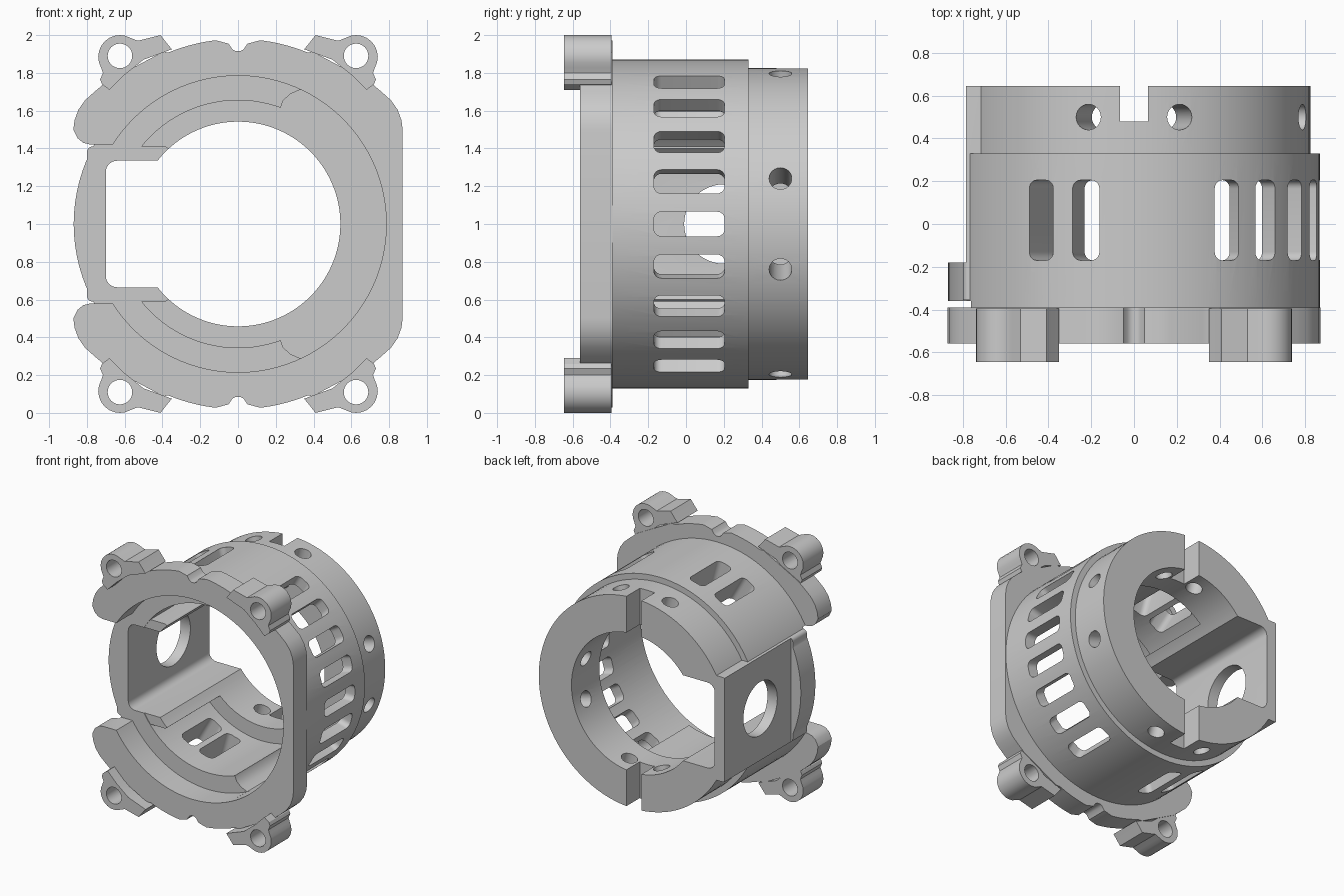
import bpy, bmesh
from math import sin, cos, pi, radians
from mathutils import Matrix

if "Cube" in bpy.data.objects:
    bpy.data.objects.remove(bpy.data.objects["Cube"])

# frames map local (u, v, w) to the world; w is the extrusion direction
AXIAL = Matrix(((1, 0, 0, 0), (0, 0, 1, 0), (0, 1, 0, 1), (0, 0, 0, 1)))


def radial(deg):
    c, s = cos(radians(deg)), sin(radians(deg))
    return Matrix(((-s, 0, c, 0), (0, 1, 0, 0), (c, 0, s, 1), (0, 0, 0, 1)))


def arc(r, a0, a1, step, u=0, v=0):
    return [(u + r * cos(radians(a)), v + r * sin(radians(a))) for a in range(a0, a1, step)]


def circle(r, u=0, v=0, n=96):
    return [(u + r * cos(2 * pi * i / n), v + r * sin(2 * pi * i / n)) for i in range(n)]


def rounded_rect(u0, u1, v0, v1, r, n=6):
    pts = []
    for k, (cu, cv) in enumerate([(u1 - r, v1 - r), (u0 + r, v1 - r), (u0 + r, v0 + r), (u1 - r, v0 + r)]):
        for i in range(n + 1):
            a = (k + i / n) * pi / 2
            pts.append((cu + r * cos(a), cv + r * sin(a)))
    return pts


def rect(u0, u1, v0, v1):
    return [(u0, v0), (u1, v0), (u1, v1), (u0, v1)]


def prisms(name, *parts):
    """One mesh of separate prisms, each part = (outline, w0, w1, frame)."""
    bm = bmesh.new()
    for pts, w0, w1, m in parts:
        lo = [bm.verts.new(m @ Matrix.Translation((u, v, w0)).translation) for u, v in pts]
        hi = [bm.verts.new(m @ Matrix.Translation((u, v, w1)).translation) for u, v in pts]
        bm.faces.new(lo)
        bm.faces.new(hi)
        for i in range(len(pts)):
            j = (i + 1) % len(pts)
            bm.faces.new((lo[i], lo[j], hi[j], hi[i]))
    bmesh.ops.recalc_face_normals(bm, faces=bm.faces)
    me = bpy.data.meshes.new(name)
    bm.to_mesh(me)
    bm.free()
    ob = bpy.data.objects.new(name, me)
    bpy.context.collection.objects.link(ob)
    return ob


def combine(op, *parts):
    tool = prisms("cutter", *parts)
    tool.hide_render = True
    mod = housing.modifiers.new("bool", 'BOOLEAN')
    mod.operation, mod.solver, mod.object = op, 'EXACT', tool
    bpy.context.view_layer.objects.active = housing
    bpy.ops.object.modifier_apply(modifier=mod.name)
    bpy.data.objects.remove(tool)


def add(*parts):
    combine('UNION', *parts)


def cut(*parts):
    combine('DIFFERENCE', *parts)


# barrel and slimmer rear ring
housing = prisms("housing", (circle(0.87), -0.42, 0.33, AXIAL))
add((circle(0.825), 0.28, 0.645, AXIAL))

# front flange outline: one quarter mirrored to all four, dipping to a notch at x = 0
quarter = [(0.872, 0.5), (0.865, 0.55), (0.845, 0.605), (0.81, 0.655), (0.76, 0.70), (0.70, 0.75), (0.40, 0.91)]
quarter += arc(0.98, 68, 86, 3) + [(0.05, 0.955), (0.03, 0.925), (0.012, 0.915)]
upper = quarter + [(-x, z) for x, z in reversed(quarter)]
add((upper + [(-x, -z) for x, z in upper], -0.56, -0.39, AXIAL))

# screw lugs at the four corners
web = [(0.35, 0.925), (0.375, 0.955), (0.41, 1.0), (0.53, 0.97)]
web += arc(0.115, 120, -31, -15, 0.625, 0.885)
web += [(0.715, 0.80), (0.73, 0.765), (0.72, 0.74), (0.68, 0.71), (0.60, 0.79), (0.50, 0.87)]
corners = [(sx, sz) for sx in (1, -1) for sz in (1, -1)]
add(*[([(sx * x, sz * z) for x, z in web], -0.645, -0.395, AXIAL) for sx, sz in corners])

# stepped bore: wide at the front and right, thicker sleeve on the left
cut((circle(0.785), -0.8, -0.36, AXIAL))
cut((circle(0.655), -0.8, 0.30, AXIAL))
cut(([(0, 0), (0.24, -0.655), (0.28, -0.69)] + arc(0.785, -65, 66, 2) + [(0.28, 0.69), (0.24, 0.655)], -0.8, 0.30, AXIAL))

# opening in the left of the flange with rounded arm ends
arm = [(-1.0, 0.5), (-0.872, 0.5), (-0.85, 0.455), (-0.82, 0.43), (-0.78, 0.42), (-0.55, 0.42)]
cut((arm + [(x, -z) for x, z in reversed(arm)], -0.8, -0.36, AXIAL))

# side channel block, then its passage and the central opening
add((rounded_rect(-0.80, -0.36, -0.41, 0.41, 0.03), -0.355, 0.645, AXIAL))
cut((circle(0.542), -0.8, 0.8, AXIAL))
cut((rounded_rect(-0.70, 0.0, -0.335, 0.335, 0.06), -0.8, 0.8, AXIAL))

# flat left side with round port
cut((rect(-1.1, -0.785, -0.6, 0.6), -0.18, 0.8, AXIAL))
cut((circle(0.21, 0, 0.2, 48), 0.6, 1.0, radial(180)))

# cooling slots round the barrel
slots = list(range(-60, 61, 15)) + [105, 120, 240, 255]
cut(*[(rounded_rect(-0.065, 0.065, -0.17, 0.205, 0.04), 0.6, 1.0, radial(a)) for a in slots])

# radial screw holes and top/bottom notches in the rear ring
cut(*[(circle(0.06, 0, 0.5, 24), 0.45, 1.0, radial(a)) for a in (17, -17, 75, -75, 105, -105)])
cut((rect(-0.065, 0.065, -1.1, 1.1), 0.48, 0.8, AXIAL))

# lug screw holes
cut(*[(circle(0.065, sx * 0.625, sz * 0.89, 32), -0.8, -0.3, AXIAL) for sx, sz in corners])

bpy.ops.object.select_all(action='DESELECT')
housing.select_set(True)
bpy.context.view_layer.objects.active = housing
bpy.ops.object.shade_smooth_by_angle(angle=radians(30))
